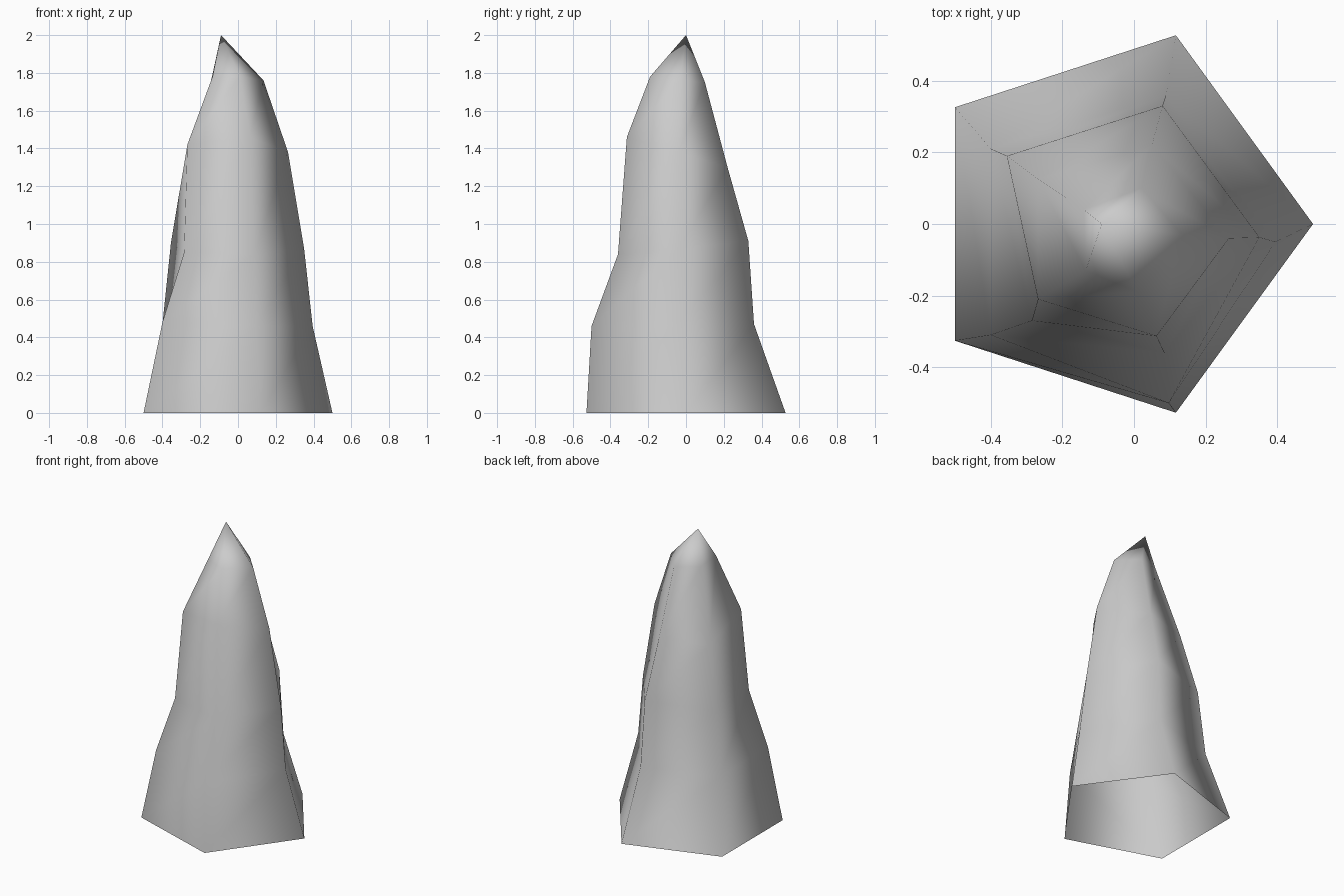
import bpy
import bmesh

cube = bpy.data.objects.get("Cube")
if cube:
    bpy.data.objects.remove(cube, do_unlink=True)

# Uneven five-sided rings, from the foot upward
rings = [
    [(.5, 0, 0), (.117, .527, 0), (-.5, .326, 0), (-.5, -.326, 0), (.117, -.527, 0)],
    [(.395, -.05, .46), (.09, .36, .47), (-.4, .21, .47), (-.4, -.31, .48), (.097, -.5, .46)],
    [(.35, -.037, .87), (.08, .33, .91), (-.355, .19, .9), (-.285, -.27, .85), (.085, -.36, .84)],
    [(.265, -.04, 1.38), (.05, .22, 1.3), (-.268, .125, 1.3), (-.268, -.21, 1.42), (.063, -.313, 1.46)],
    [(.135, -.03, 1.76), (.02, .1, 1.75), (-.14, .04, 1.77), (-.135, -.13, 1.78), (.01, -.19, 1.78)],
]
tip = (-.09, 0, 2)

# Rock spike: an open-bottomed shell closing to a point
bm = bmesh.new()
loops = [[bm.verts.new(p) for p in ring] for ring in rings]
for low, high in zip(loops, loops[1:]):
    for i in range(5):
        j = (i + 1) % 5
        bm.faces.new((low[i], low[j], high[j], high[i]))
peak = bm.verts.new(tip)
for i in range(5):
    bm.faces.new((loops[-1][i], loops[-1][(i + 1) % 5], peak))
for face in bm.faces:
    face.smooth = True
mesh = bpy.data.meshes.new("rock_spike")
bm.to_mesh(mesh)
bm.free()
spike = bpy.data.objects.new("rock_spike", mesh)
bpy.context.collection.objects.link(spike)

# Plain stone colour
stone = bpy.data.materials.new("grey_stone")
stone.use_nodes = True
grey = (.6, .6, .6, 1)
stone.diffuse_color = grey
stone.node_tree.nodes["Principled BSDF"].inputs["Base Color"].default_value = grey
mesh.materials.append(stone)
